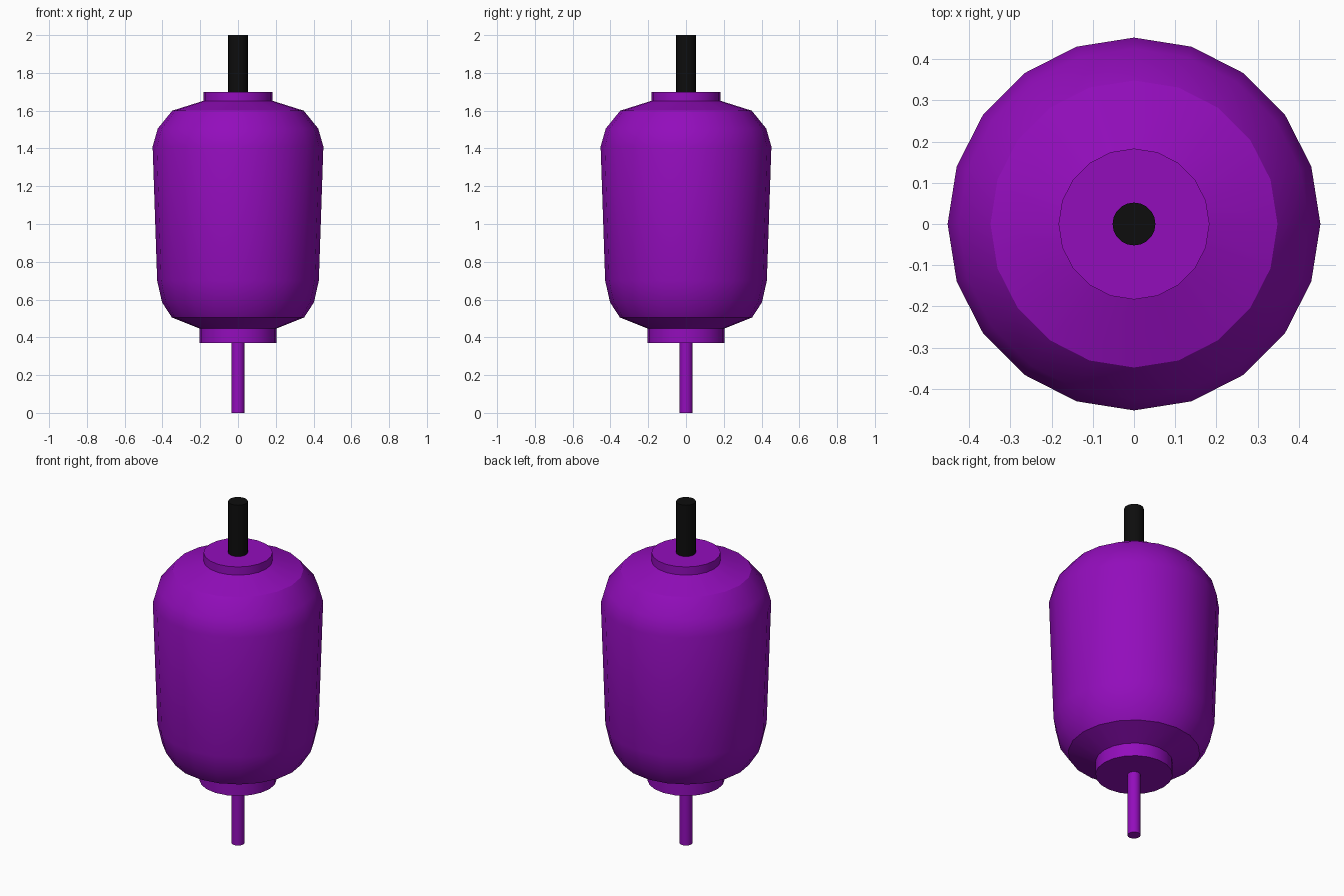
import bpy, bmesh, math

if "Cube" in bpy.data.objects:
    bpy.data.objects.remove(bpy.data.objects["Cube"])

def material(name, color):
    m = bpy.data.materials.new(name)
    m.diffuse_color = (*color, 1)
    m.use_nodes = True
    m.node_tree.nodes["Principled BSDF"].inputs["Base Color"].default_value = m.diffuse_color
    return m

purple = material("purple", (0.29, 0.004, 0.5))
black = material("black", (0.004, 0.004, 0.004))

def lathe(name, profile, sides, mat):
    """Revolve (radius, z) points, listed bottom to top, and cap both ends."""
    bm = bmesh.new()
    rings = []
    for r, z in profile:
        angles = [2 * math.pi * i / sides for i in range(sides)]
        rings.append([bm.verts.new((r * math.cos(a), r * math.sin(a), z)) for a in angles])
    for lo, hi in zip(rings, rings[1:]):
        for i in range(sides):
            j = (i + 1) % sides
            bm.faces.new((lo[i], lo[j], hi[j], hi[i]))
    bm.faces.new(rings[0][::-1])
    bm.faces.new(rings[-1])
    mesh = bpy.data.meshes.new(name)
    bm.to_mesh(mesh)
    bm.free()
    obj = bpy.data.objects.new(name, mesh)
    bpy.context.collection.objects.link(obj)
    mesh.materials.append(mat)
    bpy.ops.object.select_all(action='DESELECT')
    obj.select_set(True)
    bpy.context.view_layer.objects.active = obj
    bpy.ops.object.shade_smooth_by_angle(angle=math.radians(30))
    return obj

# Rounded lantern body with its top and bottom collars in one profile
lathe("lantern_body", [
    (0.205, 0.37), (0.205, 0.447), (0.35, 0.505), (0.402, 0.585), (0.428, 0.70),
    (0.452, 1.41), (0.425, 1.505), (0.348, 1.60), (0.183, 1.652), (0.183, 1.70),
], 20, purple)

# Tassel rod hanging below
lathe("lower_rod", [(0.035, 0), (0.035, 0.37)], 20, purple)

# Hanging rod on top
lathe("upper_rod", [(0.052, 1.70), (0.052, 2.0)], 20, black)
